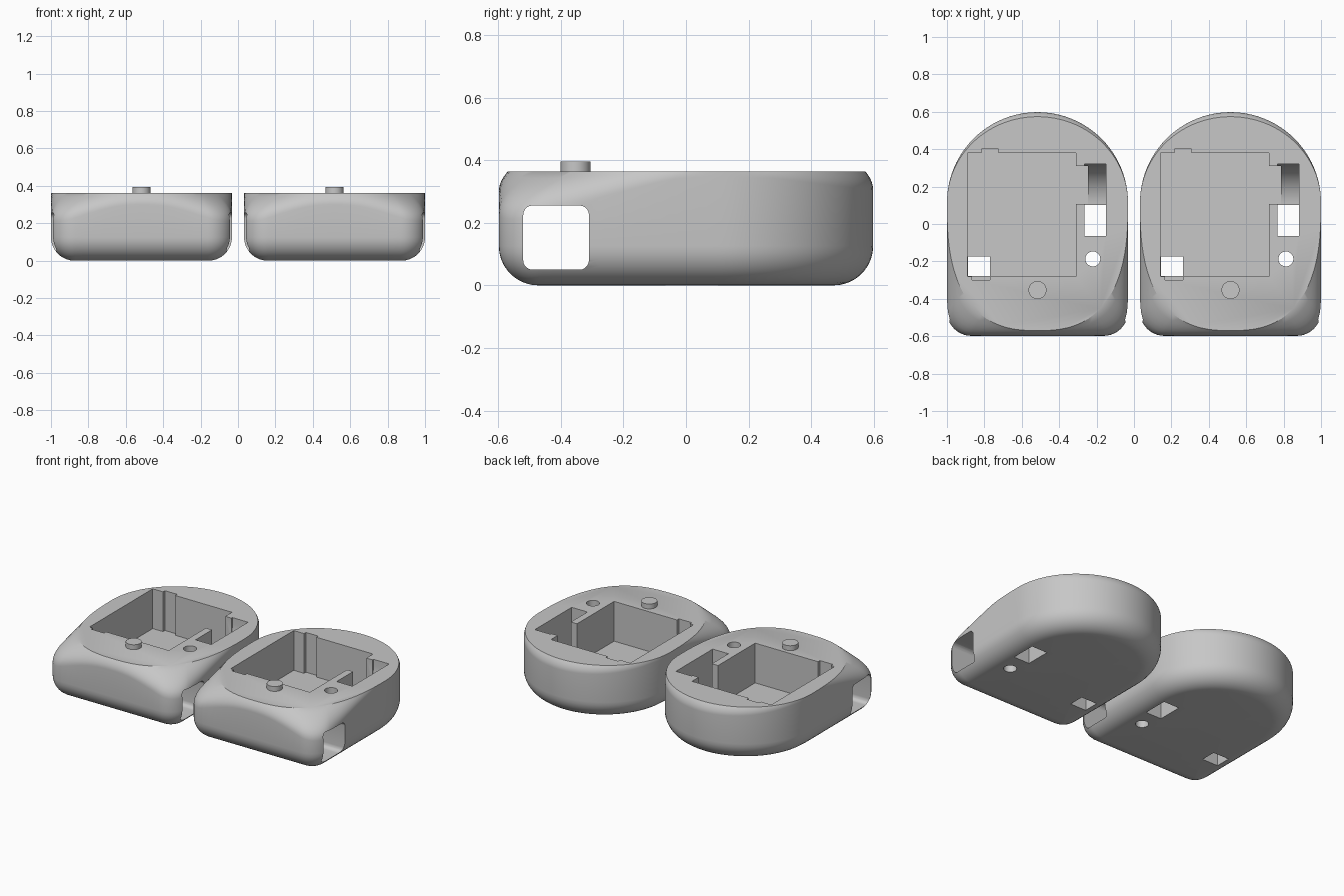
import bpy, bmesh, math
from mathutils import Vector

if "Cube" in bpy.data.objects:
    bpy.data.objects.remove(bpy.data.objects["Cube"])

W, CY, BACK, FRONT = 0.484, 0.114, 0.598, -0.598   # half width, arch centre, ends
TOP, FILLET, CORNER = 0.363, 0.126, 0.13
POCKET_FLOOR = 0.10

grey = bpy.data.materials.new("plain grey")
grey.diffuse_color = (0.57, 0.57, 0.57, 1)
grey.use_nodes = True
grey.node_tree.nodes["Principled BSDF"].inputs["Base Color"].default_value = grey.diffuse_color


def make_object(name, bm):
    bmesh.ops.recalc_face_normals(bm, faces=bm.faces)
    mesh = bpy.data.meshes.new(name)
    bm.to_mesh(mesh)
    bm.free()
    mesh.materials.append(grey)
    ob = bpy.data.objects.new(name, mesh)
    bpy.context.collection.objects.link(ob)
    return ob


def activate(ob):
    bpy.ops.object.select_all(action='DESELECT')
    ob.select_set(True)
    bpy.context.view_layer.objects.active = ob


def arc(cx, cy, r, a0, a1, n):
    """Points and outward normals along an arc (degrees)."""
    out = []
    for i in range(n + 1):
        a = math.radians(a0 + (a1 - a0) * i / n)
        d = Vector((math.cos(a), math.sin(a)))
        out.append((Vector((cx, cy)) + d * r, d))
    return out


def line(p, q, normal, n):
    """Interior points of a straight run."""
    p, q = Vector(p), Vector(q)
    return [(p.lerp(q, i / n), Vector(normal)) for i in range(1, n)]


def prism(name, profile, axis, lo, hi):
    """Extrude a 2D profile along x (profile y,z) or z (profile x,y)."""
    place = (lambda u, v, t: (t, u, v)) if axis == 'x' else (lambda u, v, t: (u, v, t))
    bm = bmesh.new()
    a, b = [[bm.verts.new(place(u, v, t)) for u, v in profile] for t in (lo, hi)]
    bm.faces.new(a)
    bm.faces.new(b)
    for i in range(len(a)):
        j = (i + 1) % len(a)
        bm.faces.new((a[i], a[j], b[j], b[i]))
    return make_object(name, bm)


def box(x0, x1, y0, y1, z0, z1=0.6):
    return prism("cutter", [(x0, y0), (x1, y0), (x1, y1), (x0, y1)], 'z', z0, z1)


def cut(body, cutter):
    mod = body.modifiers.new("cut", 'BOOLEAN')
    mod.operation, mod.solver, mod.object = 'DIFFERENCE', 'EXACT', cutter
    activate(body)
    bpy.ops.object.modifier_apply(modifier=mod.name)
    bpy.data.objects.remove(cutter)


# Footprint: arched back, straight sides, rounded front corners
cx, cy = W - CORNER, FRONT + CORNER
outline = arc(0, CY, W, 0, 180, 48)
outline += line((-W, CY), (-W, cy), (-1, 0), 12)
outline += arc(-cx, cy, CORNER, 180, 270, 10)
outline += line((-cx, FRONT), (cx, FRONT), (0, -1), 16)
outline += arc(cx, cy, CORNER, 270, 360, 10)
outline += line((W, cy), (W, CY), (1, 0), 12)


def rim_point(p):
    """Matching point on the oval top rim."""
    d = p - Vector((0, CY))
    n, ry = (2, 0.46) if d.y >= 0 else (2.6, CY + 0.57)
    s = (abs(d.x / W) ** n + abs(d.y / ry) ** n) ** (-1 / n)
    return Vector((0, CY)) + d * min(s, 1)


# Shell: rounded bottom edge, then walls curving in to the oval rim
rings = []
for k in range(10):
    a = math.radians(10 * k)
    inset = FILLET * (1 - math.sin(a))
    z = FILLET * (1 - math.cos(a))
    rings.append([(*(p - nrm * inset), z) for p, nrm in outline])
for k in range(0, 8):
    s = k / 7
    ring = []
    for p, nrm in outline:
        q = rim_point(p)
        h = max(0.38 * math.sqrt((q - p).length), 0.02)
        ring.append((*p.lerp(q, s * s), TOP - h * (1 - s)))
    rings.append(ring)

bm = bmesh.new()
vr = [[bm.verts.new(c) for c in ring] for ring in rings]
N = len(outline)
for lo, hi in zip(vr, vr[1:]):
    for i in range(N):
        j = (i + 1) % N
        bm.faces.new((lo[i], lo[j], hi[j], hi[i]))
bm.faces.new(vr[0])
bm.faces.new(vr[-1])
shell = make_object("left_shell", bm)

# Main pocket with its two key notches
cut(shell, box(-0.374, 0.206, -0.28, 0.38, POCKET_FLOOR))
cut(shell, box(-0.299, -0.209, 0.36, 0.40, POCKET_FLOOR))
cut(shell, box(-0.349, -0.254, -0.30, -0.26, POCKET_FLOOR))
# Through opening in the pocket corner
cut(shell, box(-0.372, -0.254, -0.278, -0.175, -0.1, 0.2))
# Side slot: curved ramp, through opening, and gap to the pocket
ramp = [tuple(p) for p, _ in arc(0.1, 0.32, 0.22, -90, 0, 14)]
cut(shell, prism("cutter", ramp + [(0.32, 0.6), (0.1, 0.6)], 'x', 0.251, 0.366))
cut(shell, box(0.251, 0.366, -0.065, 0.102, -0.1))
cut(shell, box(0.19, 0.27, 0.108, 0.31, POCKET_FLOOR))
# Round through hole
cut(shell, prism("cutter", [tuple(p) for p, _ in arc(0.296, -0.187, 0.04, 0, 345, 23)],
                 'z', -0.1, 0.6))
# Rounded window running across the front
r, window = 0.03, []
for y, z, a in ((-0.31 - r, 0.255 - r, 0), (-0.52 + r, 0.255 - r, 90),
                (-0.52 + r, 0.05 + r, 180), (-0.31 - r, 0.05 + r, 270)):
    window += [tuple(p) for p, _ in arc(y, z, r, a, a + 90, 5)]
cut(shell, prism("cutter", window, 'x', -0.7, 0.7))

# Locating peg on the top face
peg = prism("left_peg", [tuple(p) for p, _ in arc(0, -0.353, 0.048, 0, 348.75, 31)],
            'z', TOP - 0.01, 0.395)

# Smooth, then place the pair side by side
for ob in (shell, peg):
    activate(ob)
    bpy.ops.object.shade_smooth_by_angle(angle=math.radians(30))
    ob.location.x = -0.516
    twin = ob.copy()
    twin.name = ob.name.replace("left", "right")
    twin.location.x = 0.516
    bpy.context.collection.objects.link(twin)
